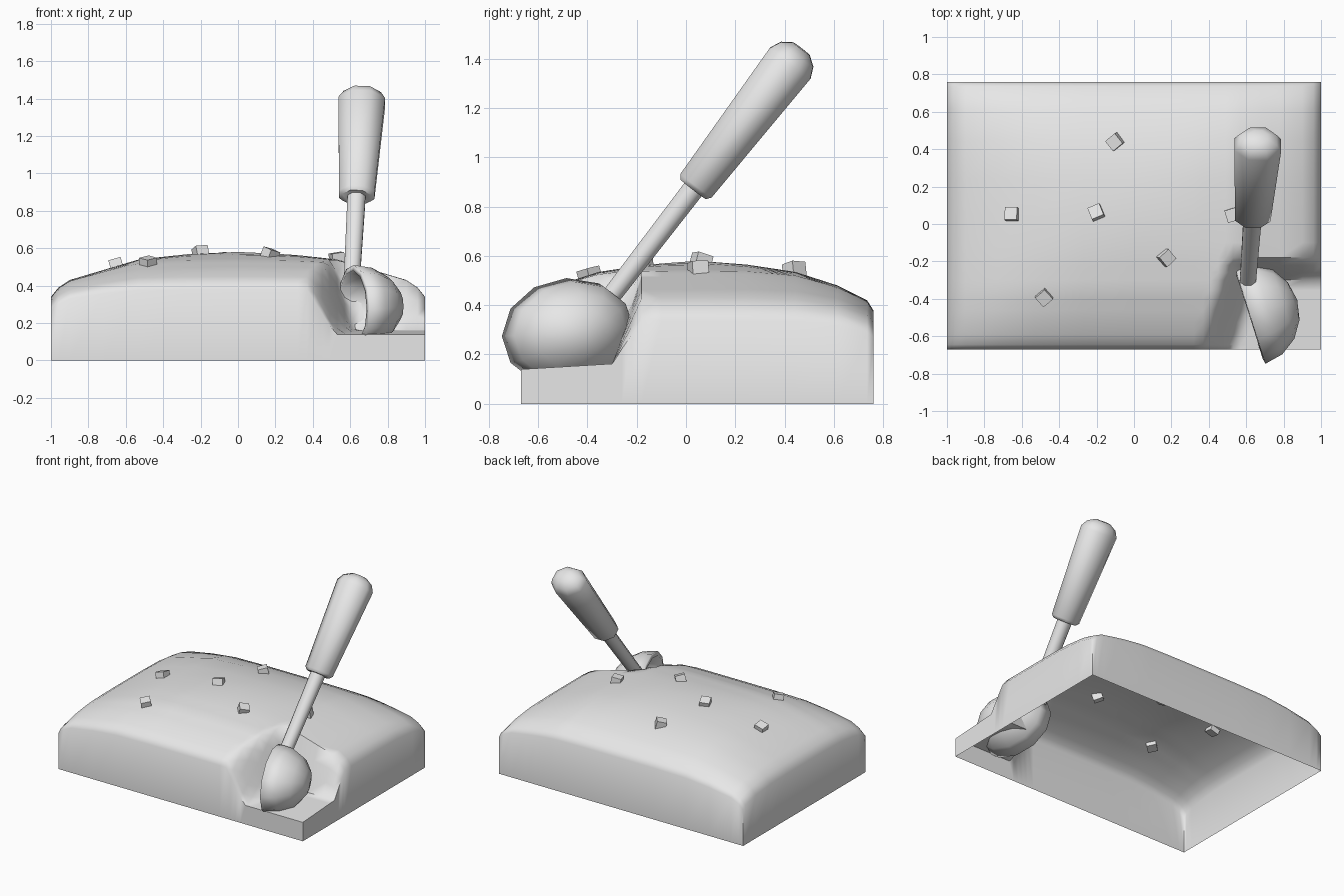
import bpy, bmesh, math, random
from mathutils import Vector, Matrix, Euler

if "Cube" in bpy.data.objects:
    bpy.data.objects.remove(bpy.data.objects["Cube"])

random.seed(4)
grey = bpy.data.materials.new("light_grey")
grey.diffuse_color = (0.8, 0.8, 0.8, 1)
grey.use_nodes = True
grey.node_tree.nodes["Principled BSDF"].inputs["Base Color"].default_value = grey.diffuse_color


def finish(bm, name, angle):
    me = bpy.data.meshes.new(name)
    bm.to_mesh(me)
    bm.free()
    me.materials.append(grey)
    me.shade_smooth()
    me.set_sharp_from_angle(angle=math.radians(angle))
    ob = bpy.data.objects.new(name, me)
    bpy.context.collection.objects.link(ob)
    return ob


def interp(pts, v):
    for (a, fa), (b, fb) in zip(pts, pts[1:]):
        if v <= b:
            return fa + (fb - fa) * (v - a) / (b - a)
    return pts[-1][1]


# Domed top of the block, with a hollow scooped out of one corner
DROP_X = [(0, 0), (.27, .012), (.53, .04), (.9, .15), (.96, .19), (1, .24)]
DROP_Y = [(0, 0), (.2, .015), (.4, .045), (.57, .10), (.69, .16), (.715, .20)]
Y0, Y1, YC = -.67, .76, .045


def height(x, y):
    h = .58 - math.hypot(interp(DROP_X, abs(x)), interp(DROP_Y, abs(y - YC)))
    left = .37 + .3 * (y - Y0)
    tx = (x - left) / .15
    ty = (-.18 - y) / .12
    t = max(0, min(1, tx, ty))
    floor = .14 + .06 * (y - Y0)
    return h + (floor - h) * t


# Block shell, open underneath
xs = [-1, -.96, -.9, -.72, -.53, -.27, 0, .2, .32]
xs += [.37 + .04 * i for i in range(9)] + [.78, .9, .96, 1]
ys = [Y0, -.645, -.59, -.525, -.46, -.4, -.355, -.3, -.26, -.22, -.18, -.1,
      .045, .245, .445, .615, .735, Y1]
bm = bmesh.new()
grid = [[bm.verts.new((x, y, height(x, y))) for x in xs] for y in ys]
for r0, r1 in zip(grid, grid[1:]):
    for i in range(len(xs) - 1):
        bm.faces.new((r0[i], r0[i + 1], r1[i + 1], r1[i]))
rim = (grid[0][:-1] + [r[-1] for r in grid[:-1]]
       + grid[-1][:0:-1] + [r[0] for r in grid[:0:-1]])
foot = [bm.verts.new((v.co.x, v.co.y, 0)) for v in rim]
for i in range(len(rim)):
    j = (i + 1) % len(rim)
    bm.faces.new((rim[j], rim[i], foot[i], foot[j]))
finish(bm, "block", 62)


# Lathed parts along the scoop's axis
BASE = Vector((.61, -.29, .455))
AXIS = (Vector((.665, .46, 1.43)) - BASE).normalized()
SIDE = (Vector((1, 0, 0)) - AXIS * AXIS.x).normalized()
UP = AXIS.cross(SIDE)


def lathe(name, profile, wide, sides=8):
    bm = bmesh.new()
    rings = []
    for d, r in profile:
        ring = []
        for k in range(sides):
            a = math.tau * (k + .5) / sides
            ring.append(bm.verts.new(BASE + AXIS * d + SIDE * (r * wide * math.cos(a))
                                     + UP * (r * math.sin(a))))
        rings.append(ring)
    for a, b in zip(rings, rings[1:]):
        for k in range(sides):
            j = (k + 1) % sides
            bm.faces.new((a[k], a[j], b[j], b[k]))
    bm.faces.new(rings[0][::-1])
    bm.faces.new(rings[-1])
    return finish(bm, name, 50)


lathe("shaft", [(-.03, .042), (.56, .048)], 1.1)
lathe("handle", [(.525, .07), (.545, .086), (1.17, .112), (1.215, .09), (1.245, .045)], 1.2)


# Scoop bowl: a thick half sphere opening towards the left and front
SEG, RINGS = 12, 4
out = Vector((.95, .3, .0)).normalized()
across = Vector((0, 0, 1)).cross(out)
centre = Vector((.62, -.485, .29))
bm = bmesh.new()
layers = []
for i in range(RINGS):
    lat = math.pi / 2 * i / RINGS
    ring = []
    for k in range(SEG):
        a = math.tau * k / SEG
        p = (out * math.sin(lat) * .265
             + across * (math.cos(lat) * math.cos(a) * .275)
             + Vector((0, 0, math.cos(lat) * math.sin(a) * .22)))
        p.z += .06 * p.y        # lean towards the lower tip
        ring.append(bm.verts.new(centre + p))
    layers.append(ring)
pole = bm.verts.new(centre + out * .265)
for a, b in zip(layers, layers[1:]):
    for k in range(SEG):
        j = (k + 1) % SEG
        bm.faces.new((a[k], a[j], b[j], b[k]))
for k in range(SEG):
    bm.faces.new((layers[-1][k], layers[-1][(k + 1) % SEG], pole))
bmesh.ops.recalc_face_normals(bm, faces=bm.faces)
bowl = finish(bm, "scoop_bowl", 50)
mod = bowl.modifiers.new("thickness", "SOLIDIFY")
mod.thickness = .03
mod.offset = -1


# Small chips half sunk into the top
CHIPS = [(-.65, .05, 0), (-.10, .44, .7), (-.20, .06, .4),
         (.17, -.18, .75), (-.48, -.39, .7), (.53, .05, .3)]
for n, (x, y, turn) in enumerate(CHIPS):
    bm = bmesh.new()
    tilt = Euler((random.uniform(-.35, .35), random.uniform(-.35, .35), turn))
    m = Matrix.Translation((x, y, height(x, y) + .002)) @ tilt.to_matrix().to_4x4()
    bmesh.ops.create_cube(bm, size=.068, matrix=m)
    finish(bm, f"chip_{n + 1}", 30)
